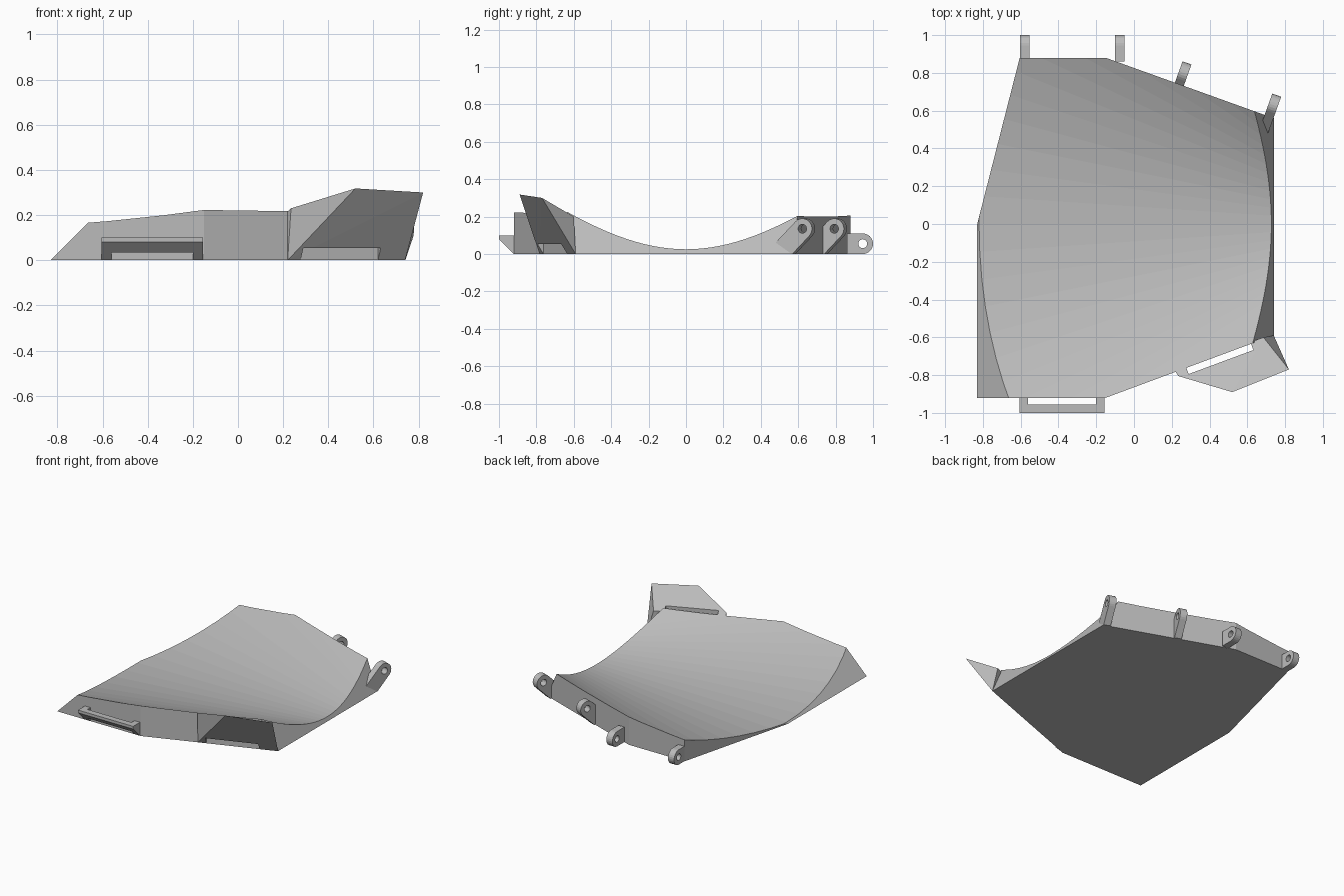
import bpy, bmesh
from math import sin, cos, pi, atan2
from mathutils import Matrix, Vector

cube = bpy.data.objects.get("Cube")
if cube:
    bpy.data.objects.remove(cube, do_unlink=True)

grey = bpy.data.materials.new("plain grey")
grey.use_nodes = True
colour = (0.5, 0.5, 0.5, 1)
grey.diffuse_color = colour
grey.node_tree.nodes["Principled BSDF"].inputs["Base Color"].default_value = colour


def finish(name, bm):
    bmesh.ops.recalc_face_normals(bm, faces=bm.faces)
    mesh = bpy.data.meshes.new(name)
    bm.to_mesh(mesh)
    bm.free()
    mesh.materials.append(grey)
    obj = bpy.data.objects.new(name, mesh)
    bpy.context.collection.objects.link(obj)
    return obj


def prism(bm, points, offset):
    """Extrude a closed loop of 3D points along an offset."""
    face = bm.faces.new([bm.verts.new(p) for p in points])
    new = bmesh.ops.extrude_face_region(bm, geom=[face])["geom"]
    bmesh.ops.translate(bm, vec=offset, verts=[v for v in new if isinstance(v, bmesh.types.BMVert)])


def cut(obj, cutter):
    """Subtract the cutter, keep the result and drop the cutter."""
    cutter.hide_render = True
    mod = obj.modifiers.new("cut", "BOOLEAN")
    mod.operation, mod.solver, mod.object = "DIFFERENCE", "EXACT", cutter
    bpy.context.view_layer.update()
    graph = bpy.context.evaluated_depsgraph_get()
    mesh = bpy.data.meshes.new_from_object(obj.evaluated_get(graph))
    obj.modifiers.clear()
    obj.data = mesh
    bpy.data.objects.remove(cutter, do_unlink=True)


# Plate: convex outline with the two long ends bevelled inwards
front_corner, front_end = Vector((-0.15, -0.92, 0)), Vector((0.74, -0.59, 0))
back_corner, back_end = Vector((-0.15, 0.88, 0)), Vector((0.74, 0.56, 0))
outline = [(-0.83, -0.92, 0), front_corner, front_end, back_end, back_corner,
           (-0.605, 0.88, 0), (-0.83, 0, 0)]
bm = bmesh.new()
prism(bm, outline, (0, 0, 0.3))
for point, normal in (((-0.83, 0, 0), (-1, 0, 1)), ((0.74, 0, 0), (1, 0, 0.5))):
    res = bmesh.ops.bisect_plane(bm, geom=bm.verts[:] + bm.edges[:] + bm.faces[:], dist=1e-5,
                                 plane_co=point, plane_no=normal, clear_outer=True)
    bmesh.ops.holes_fill(bm, edges=[e for e in bm.edges if e.is_boundary], sides=0)
plate = finish("curved_plate", bm)

# Hollow: shallow cone whose radius shrinks towards +x
strips, reach = 30, 0.75


def hollow_profile(x):
    radius = 1.85 - 1.35 * x
    ts = [reach * (2 * i / strips - 1) for i in range(strips + 1)]
    arc = [(x, t * radius, 0.018 + 0.01 * x + t * t * radius / 2) for t in ts]
    return arc + [(x, arc[-1][1], 1.5), (x, arc[0][1], 1.5)]


bm = bmesh.new()
ends = [[bm.verts.new(p) for p in hollow_profile(x)] for x in (-0.9, 0.9)]
for end in ends:
    bm.faces.new(end)
n = len(ends[0])
for i in range(n):
    j = (i + 1) % n
    bm.faces.new((ends[0][i], ends[0][j], ends[1][j], ends[1][i]))
cut(plate, finish("hollow_cutter", bm))


# Slots run vertically just outside the front walls
def slot_cutter(start, end):
    start, end = Vector(start), Vector(end)
    along = (end - start).normalized()
    out = Vector((along.y, -along.x, 0)) * 0.035
    low = Vector((0, 0, -0.1))
    bm = bmesh.new()
    prism(bm, [start + low, end + low, end + out + low, start + out + low], (0, 0, 0.7))
    return finish("slot_cutter", bm)


# Front loop handle with a sloping underside
bm = bmesh.new()
prism(bm, [(-0.605, y, z) for y, z in ((-0.92, 0), (-0.92, 0.1), (-1, 0.1), (-1, 0.08))], (0.45, 0, 0))
handle = finish("front_handle", bm)
cut(handle, slot_cutter((-0.56, -0.92, 0), (-0.2, -0.92, 0)))

# Overhanging front wing
bm = bmesh.new()
for p in ((0.22, -0.783, 0), front_end, (0.215, -0.775, 0.21), (0.235, -0.805, 0.23),
          (0.52, -0.89, 0.318), (0.82, -0.77, 0.3), (0.685, -0.6, 0.2)):
    bm.verts.new(p)
bmesh.ops.convex_hull(bm, input=bm.verts[:])
wing = finish("front_wing", bm)
wall = front_end - front_corner
cut(wing, slot_cutter(front_corner + wall * 0.48, front_corner + wall * 0.865))


# Hinge lugs along the back, each with a pin hole
def lug(name, base, normal, height, start, tail):
    r, reach_out, width = 0.055, 0.065, 0.05
    arc = [start + pi * i / 12 for i in range(13)]
    loop = [(reach_out + r * cos(a), height + r * sin(a)) for a in arc] + tail
    turn = Matrix.Translation(base) @ Matrix.Rotation(atan2(normal.y, normal.x), 4, "Z")
    bm = bmesh.new()
    prism(bm, [(d, -width / 2, z) for d, z in loop], (0, width, 0))
    bm.transform(turn)
    obj = finish(name, bm)
    bm = bmesh.new()
    bmesh.ops.create_cone(bm, cap_ends=True, segments=20, radius1=0.024, radius2=0.024, depth=0.2,
                          matrix=turn @ Matrix.Translation((reach_out, 0, height)) @ Matrix.Rotation(pi / 2, 4, "X"))
    cut(obj, finish("pin_cutter", bm))


for i, x in enumerate((-0.578, -0.075)):
    lug(f"low_lug_{i + 1}", Vector((x, 0.88, 0)), Vector((0, 1, 0)), 0.055, -pi / 2,
        [(-0.02, 0.11), (-0.02, 0)])
edge = back_end - back_corner
slant = Vector((-edge.y, edge.x, 0)).normalized()
for i, x in enumerate((0.24, 0.715)):
    base = back_corner + edge * ((x - back_corner.x) / edge.x)
    lug(f"raised_lug_{i + 1}", base, slant, 0.135, -pi / 4,
        [(-0.11, 0.038), (-0.072, 0), (0.008, 0)])
